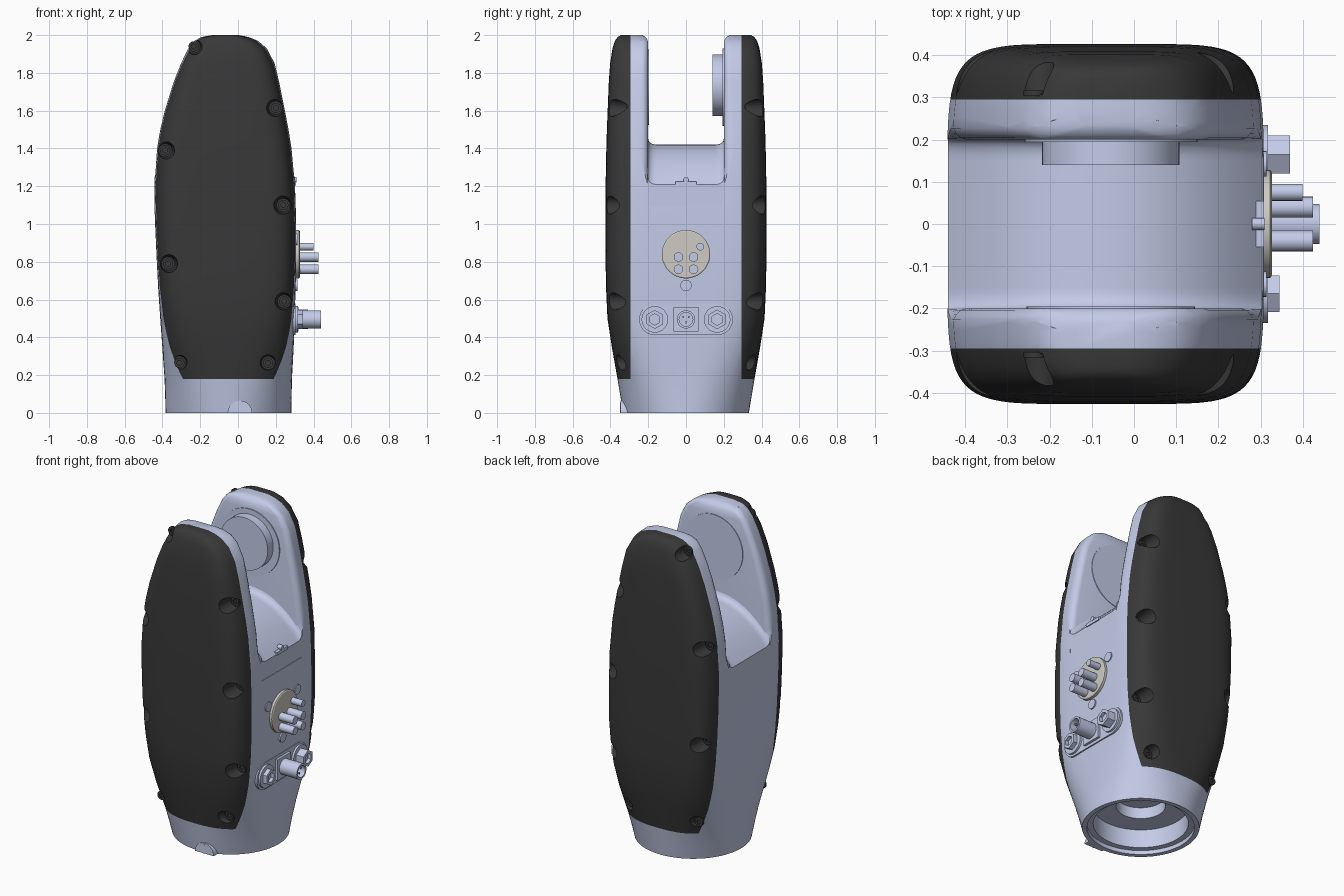
import bpy, bmesh, math
from mathutils import Matrix, Vector

if "Cube" in bpy.data.objects:
    bpy.data.objects.remove(bpy.data.objects["Cube"], do_unlink=True)


def material(name, rgb):
    m = bpy.data.materials.new(name)
    m.use_nodes = True
    m.diffuse_color = (*rgb, 1)
    m.node_tree.nodes["Principled BSDF"].inputs["Base Color"].default_value = (*rgb, 1)
    return m


GREY = material("blue grey metal", (0.57, 0.62, 0.83))
DARK = material("dark rubber", (0.04, 0.04, 0.04))
BEIGE = material("pale beige", (0.62, 0.60, 0.56))

AXES = {"z": Matrix.Identity(4),
        "x": Matrix.Rotation(math.pi / 2, 4, "Y"),
        "+y": Matrix.Rotation(-math.pi / 2, 4, "X"),
        "-y": Matrix.Rotation(math.pi / 2, 4, "X")}


def finish(name, bm, mats=(GREY,), smooth=True):
    bmesh.ops.recalc_face_normals(bm, faces=bm.faces)
    me = bpy.data.meshes.new(name)
    bm.to_mesh(me)
    bm.free()
    ob = bpy.data.objects.new(name, me)
    bpy.context.collection.objects.link(ob)
    for m in mats:
        me.materials.append(m)
    if smooth:
        shade(ob)
    return ob


def shade(ob):
    bpy.ops.object.select_all(action="DESELECT")
    ob.select_set(True)
    bpy.context.view_layer.objects.active = ob
    bpy.ops.object.shade_smooth_by_angle(angle=math.radians(32))


def loft(bm, rings):
    """Skin a list of equal-length closed rings and cap both ends."""
    rows = [[bm.verts.new(p) for p in r] for r in rings]
    n = len(rows[0])
    for a, b in zip(rows, rows[1:]):
        for i in range(n):
            j = (i + 1) % n
            bm.faces.new((a[i], a[j], b[j], b[i]))
    bm.faces.new(rows[0][::-1])
    bm.faces.new(rows[-1])


def add_lathe(bm, profile, loc, axis, seg=32):
    """Revolve (radius, height) points around an axis starting at loc."""
    rings = []
    for r, h in profile:
        rings.append([Vector(loc) + AXES[axis] @ Vector(
            (r * math.cos(2 * math.pi * i / seg), r * math.sin(2 * math.pi * i / seg), h))
            for i in range(seg)])
    loft(bm, rings)


def lathe(name, profile, loc, axis, seg=32, mat=GREY):
    bm = bmesh.new()
    add_lathe(bm, profile, loc, axis, seg)
    return finish(name, bm, (mat,))


def cut(ob, cutter):
    mod = ob.modifiers.new("cut", "BOOLEAN")
    mod.operation, mod.solver, mod.object = "DIFFERENCE", "EXACT", cutter
    bpy.ops.object.select_all(action="DESELECT")
    ob.select_set(True)
    bpy.context.view_layer.objects.active = ob
    bpy.ops.object.modifier_apply(modifier=mod.name)
    bpy.data.objects.remove(cutter, do_unlink=True)


# Body sections: height, x min, x max, half depth, squareness
SECTIONS = [
    (0.00, -.383, .283, .333, 2.0), (0.09, -.386, .284, .348, 2.25),
    (0.18, -.389, .286, .363, 2.6), (0.35, -.401, .295, .393, 3.6),
    (0.50, -.412, .300, .416, 4.6), (0.65, -.422, .305, .423, 5.4),
    (0.80, -.430, .308, .426, 6.0), (1.00, -.439, .308, .427, 6.0),
    (1.20, -.443, .303, .426, 6.0), (1.40, -.430, .285, .422, 6.0),
    (1.50, -.413, .269, .419, 6.0), (1.60, -.389, .250, .415, 6.0),
    (1.75, -.343, .220, .409, 5.8), (1.85, -.304, .196, .402, 5.6),
    (1.93, -.265, .155, .389, 5.2), (1.97, -.233, .108, .376, 5.0),
    (1.99, -.198, .060, .362, 4.8), (2.00, -.140, .010, .345, 4.5)]


def bounds(z):
    for a, b in zip(SECTIONS, SECTIONS[1:]):
        if z <= b[0]:
            t = (z - a[0]) / (b[0] - a[0])
            return tuple(p + (q - p) * t for p, q in zip(a[1:3], b[1:3]))
    return SECTIONS[-1][1:3]


def section(z, x0, x1, hy, n, seg=72):
    pts = []
    for i in range(seg):
        t = 2 * math.pi * (i + 0.5) / seg
        c, s = math.cos(t), math.sin(t)
        pts.append(((x0 + x1) / 2 + (x1 - x0) / 2 * math.copysign(abs(c) ** (2 / n), c),
                    hy * math.copysign(abs(s) ** (2 / n), s), z))
    return pts


# Main housing with clean seams where the side covers begin
SEAM = 0.295
bm = bmesh.new()
loft(bm, [section(*s) for s in SECTIONS])
for s in (1, -1):
    bmesh.ops.bisect_plane(bm, geom=bm.verts[:] + bm.edges[:] + bm.faces[:],
                           plane_co=(0, s * SEAM, 0), plane_no=(0, 1, 0))
body = finish("housing", bm, (GREY, DARK), smooth=False)

# Slot between the two arms, flared to round the inner rims
rings = []
for z in (1.1, 1.2, 1.25, 1.3, 1.4, 1.5, 1.6, 1.75, 1.85, 1.93, 1.965, 1.985, 1.994, 2.0, 2.06):
    x0, x1 = bounds(z)
    f = 0.03 * min(1, max(0, (z - 1.2) / 0.1))
    top = 0.2 + 0.03 * min(1, max(0, (z - 1.965) / 0.035)) ** 2
    side = [(x1 + .1, f), (x1, f), (x1 - .009, f * .45), (x1 - .02, f * .13), (x1 - .035, 0),
            (x0 + .035, 0), (x0 + .02, f * .13), (x0 + .009, f * .45), (x0, f), (x0 - .1, f)]
    rings.append([(x, top + y, z) for x, y in side] + [(x, -top - y, z) for x, y in side[::-1]])
bm = bmesh.new()
loft(bm, rings)
cut(body, finish("slot_cutter", bm, smooth=False))

# Stepped bore in the base
bm = bmesh.new()
add_lathe(bm, [(.305, -.05), (.305, .025), (.27, .025), (.27, .14), (.14, .14),
               (.14, .21), (.06, .21), (.06, .26)], (-.05, 0, 0), "z", 48)
cut(body, finish("bore_cutter", bm, smooth=False))

# Screw pockets around both covers
SCREWS = [(-.235, 1.94), (.20, 1.615), (.24, 1.10), (-.385, 1.39),
          (-.37, .79), (.245, .59), (-.31, .265), (.16, .265)]
bm = bmesh.new()
for x, z in SCREWS:
    for s, ax in ((1, "+y"), (-1, "-y")):
        add_lathe(bm, [(.036, 0), (.056, .15)], (x, s * .307, z), ax, 20)
        lathe("cover_screw", [(.027, 0), (.027, .014), (.013, .014), (.013, .006)],
              (x, s * .303, z), ax, 16, DARK)
cut(body, finish("pocket_cutter", bm, smooth=False))

# Covers are everything outside the seams and above the base collar
for p in body.data.polygons:
    p.material_index = int(abs(p.center.y) > SEAM + 1e-4 and p.center.z > 0.18)
shade(body)

# Crowned saddle closing the bottom of the slot, filleted into the arms
bm = bmesh.new()
ys = [0, .08, .15, .165, .18, .19, .197, .203]
ys = [-y for y in ys[:0:-1]] + ys
rows = []
for i in range(25):
    x = -.441 + .743 * i / 24
    floor = 1.42 - 0.21 * abs((x + .07) / .3715) ** 2.2
    row = [bm.verts.new((x, -.203, 1.05))]
    for y in ys:
        d = min(1, max(0, (abs(y) - .16) / .043))
        row.append(bm.verts.new((x, y, floor + .04 * (1 - math.sqrt(1 - d * d)))))
    row.append(bm.verts.new((x, .203, 1.05)))
    rows.append(row)
for a, b in zip(rows, rows[1:]):
    for k in range(len(a)):
        m = (k + 1) % len(a)
        bm.faces.new((a[k], a[m], b[m], b[k]))
bm.faces.new(rows[0])
bm.faces.new(rows[-1][::-1])
finish("saddle", bm)

# Joint hub on the back arm and flush discs on both inner walls
lathe("joint_hub", [(.163, 0), (.163, .07)], (-.055, .21, 1.735), "-y", 48)
lathe("hub_plate", [(.205, 0), (.205, .016)], (-.055, .21, 1.725), "-y", 48)
lathe("front_arm_disc", [(.2, 0), (.2, .014)], (-.055, -.21, 1.725), "+y", 48)


def block(name, center, size, mat=GREY):
    bm = bmesh.new()
    bmesh.ops.create_cube(bm, size=1, matrix=Matrix.Translation(center) @ Matrix.Diagonal((*size, 1)))
    return finish(name, bm, (mat,), smooth=False)


# Small catch at the edge of the saddle
block("catch_plate", (.298, 0, 1.215), (.02, .11, .02))
lathe("catch_pin", [(.014, 0), (.014, .03)], (.28, 0, 1.235), "x", 16)

# Round pin connector
lathe("connector_disc", [(.128, 0), (.128, .026), (.122, .03)], (.297, 0, .84), "x", 48, BEIGE)
for y, z, r, end in ((-.04, .825, .025, .425), (.04, .825, .025, .425), (-.04, .76, .025, .425),
                     (.04, .76, .025, .425), (.075, .88, .02, .40)):
    lathe("connector_pin", [(r, 0), (r, end - .31)], (.31, y, z), "x", 20)
for y, z in ((-.143, .92), (.143, .92), (0, .675)):
    lathe("connector_screw", [(.03, 0), (.03, .022)], (.292, y, z), "x", 20)

# Socket panel: rounded plate, two nuts and a central plug
bm = bmesh.new()
rings = []
for x in (.27, .305):
    ring = []
    for side in (1, -1):
        for i in range(17):
            a = -math.pi / 2 + math.pi * i / 16
            ring.append((x, side * (.165 + .083 * math.cos(a)), .495 + side * .083 * math.sin(a)))
    rings.append(ring)
loft(bm, rings)
finish("socket_panel", bm)
block("plug_base", (.30, 0, .495), (.04, .13, .13))
lathe("plug", [(.048, 0), (.048, .13), (.036, .13), (.036, .07)], (.31, 0, .495), "x", 32)
for y, z in ((-.015, .508), (.015, .508), (0, .48)):
    lathe("plug_pin", [(.006, 0), (.006, .05)], (.375, y, z), "x", 10)
for y, r, end in ((-.165, .05, .345), (.165, .052, .37)):
    lathe("socket_ring", [(.07, 0), (.07, .02)], (.298, y, .495), "x", 32)
    lathe("socket_nut", [(r, 0), (r, end - .30), (r * .6, end - .30), (r * .6, end - .32)],
          (.30, y, .495), "x", 6)

# Half-round locating tab at the front of the base
bm = bmesh.new()
loft(bm, [[(.01 + .065 * math.cos(math.pi * i / 16), y, .065 * math.sin(math.pi * i / 16))
           for i in range(17)] for y in (-.31, -.347)])
finish("locating_tab", bm)
block("locating_key", (.01, -.347, .028), (.012, .006, .056))
